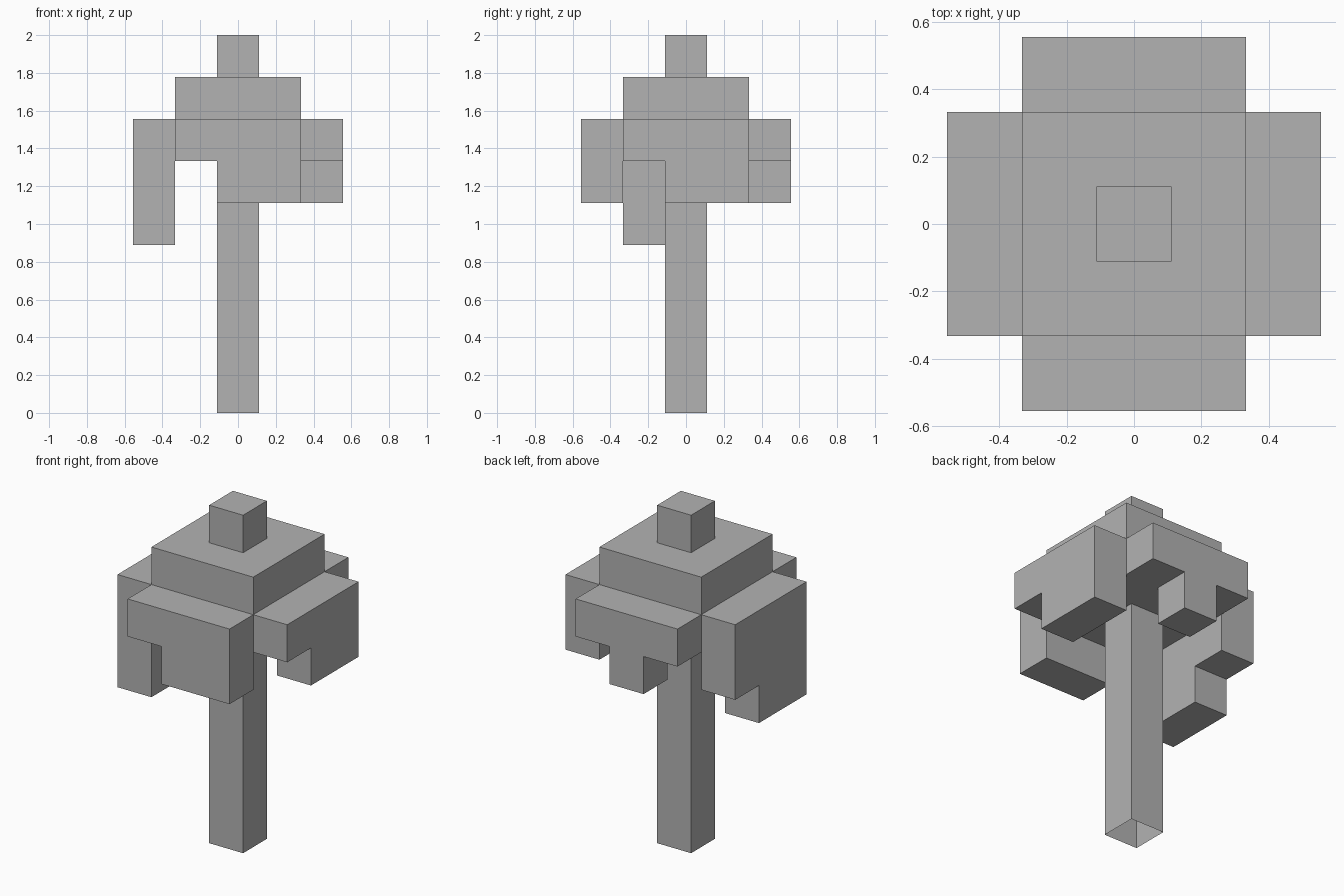
import bpy
import bmesh
from mathutils import Vector

if "Cube" in bpy.data.objects:
    bpy.data.objects.remove(bpy.data.objects["Cube"])

U = 2 / 9  # one block

grey = bpy.data.materials.new("plain grey")
grey.diffuse_color = (0.45, 0.45, 0.45, 1)
grey.use_nodes = True
grey.node_tree.nodes["Principled BSDF"].inputs["Base Color"].default_value = grey.diffuse_color


def finish(name, bm):
    bmesh.ops.recalc_face_normals(bm, faces=bm.faces)
    mesh = bpy.data.meshes.new(name)
    bm.to_mesh(mesh)
    bm.free()
    mesh.materials.append(grey)
    bpy.context.collection.objects.link(bpy.data.objects.new(name, mesh))


def prism(name, outline, to_point, push, open_start=False):
    """Extrude a closed outline (in blocks) along push."""
    bm = bmesh.new()
    base = bm.faces.new([bm.verts.new(Vector(to_point(a, b)) * U) for a, b in outline])
    new = bmesh.ops.extrude_face_region(bm, geom=[base], use_keep_orig=True)["geom"]
    bmesh.ops.translate(bm, vec=Vector(push) * U,
                        verts=[g for g in new if isinstance(g, bmesh.types.BMVert)])
    if open_start:
        bmesh.ops.delete(bm, geom=[base], context="FACES_ONLY")
    finish(name, bm)


def square(h):
    return [(-h, -h), (h, -h), (h, h), (-h, h)]


# Trunk, open underneath, then the crown and its tip
prism("trunk", square(0.5), lambda a, b: (a, b, 0), (0, 0, 6), open_start=True)
prism("crown", square(1.5), lambda a, b: (a, b, 6), (0, 0, 2))
prism("tip", square(0.5), lambda a, b: (a, b, 8), (0, 0, 1))

# Hanging leaf slabs: stepped outlines one block thick
front = [(-1.5, 7), (-1.5, 6), (-0.5, 6), (-0.5, 5), (1.5, 5), (1.5, 7)]
back = [(-1.5, 7), (-1.5, 6), (-0.5, 6), (-0.5, 5), (0.5, 5), (0.5, 6), (1.5, 6), (1.5, 7)]
left = [(-1.5, 7), (-1.5, 4), (0.5, 4), (0.5, 5), (1.5, 5), (1.5, 7)]
prism("front_leaves", front, lambda a, b: (a, -1.5, b), (0, -1, 0))
prism("back_leaves", back, lambda a, b: (a, 1.5, b), (0, 1, 0))
prism("left_leaves", left, lambda a, b: (-1.5, a, b), (-1, 0, 0))
prism("right_leaves", front, lambda a, b: (1.5, a, b), (1, 0, 0))
